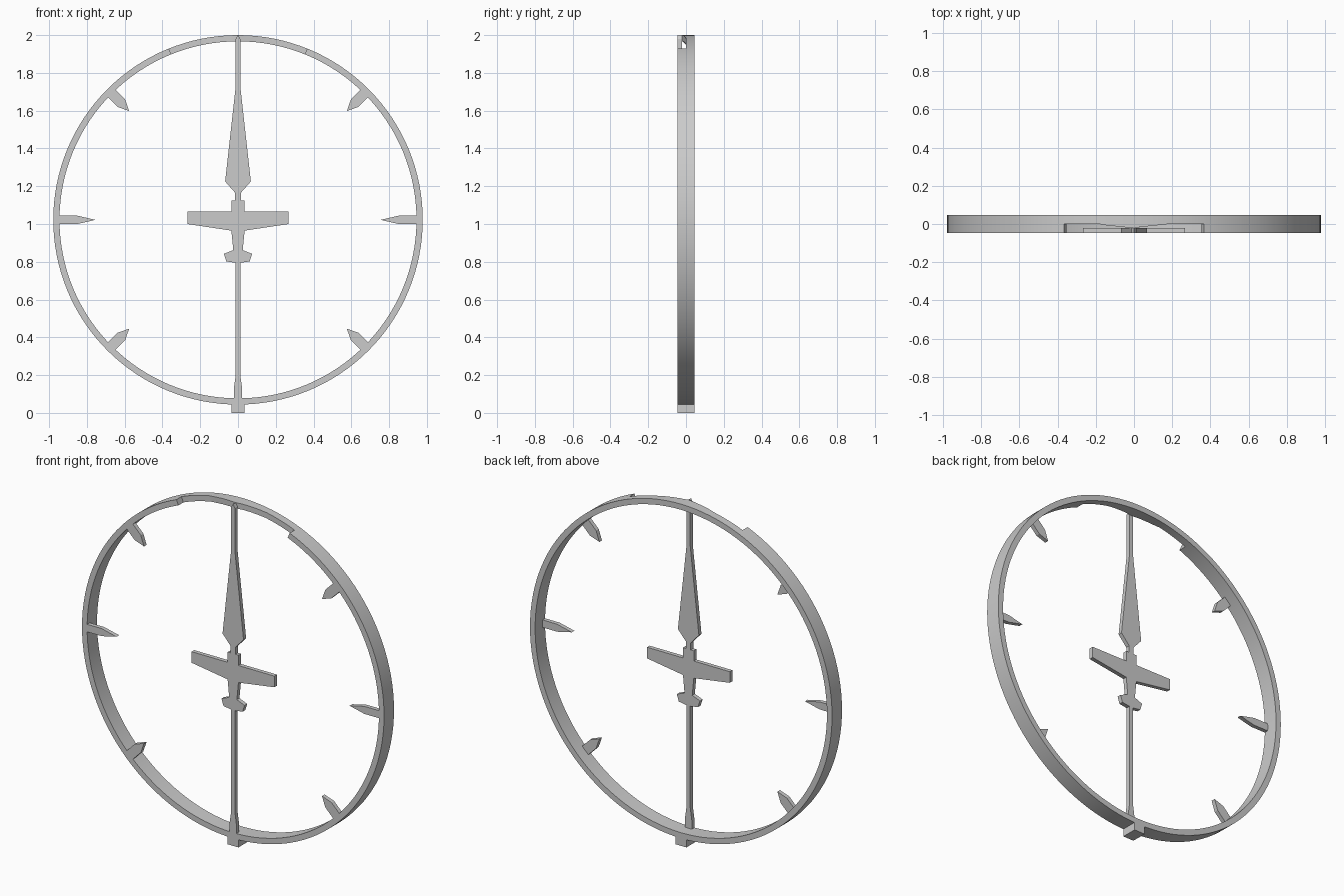
import bpy, bmesh, math

if "Cube" in bpy.data.objects:
    bpy.data.objects.remove(bpy.data.objects["Cube"])

CZ, R_OUT, R_IN, D = 1.022, 0.978, 0.945, 0.046
BACK = -0.022   # rear face of the thin front plates

grey = bpy.data.materials.new("plain_grey")
grey.use_nodes = True
colour = (0.6, 0.6, 0.6, 1)
grey.diffuse_color = colour
grey.node_tree.nodes["Principled BSDF"].inputs["Base Color"].default_value = colour


def finish(name, bm):
    bmesh.ops.recalc_face_normals(bm, faces=bm.faces)
    mesh = bpy.data.meshes.new(name)
    bm.to_mesh(mesh)
    bm.free()
    mesh.materials.append(grey)
    obj = bpy.data.objects.new(name, mesh)
    bpy.context.collection.objects.link(obj)
    return obj


def plate(name, outline, y0=-D, y1=BACK):
    """Extrude an (x, z) outline from y0 to y1."""
    bm = bmesh.new()
    face = bm.faces.new([bm.verts.new((x, y0, z)) for x, z in outline])
    moved = bmesh.ops.extrude_face_region(bm, geom=[face])["geom"]
    bmesh.ops.translate(bm, vec=(0, y1 - y0, 0),
                        verts=[v for v in moved if isinstance(v, bmesh.types.BMVert)])
    return finish(name, bm)


def mirrored(half):
    return half + [(-x, z) for x, z in reversed(half) if x > 0]


# Outer ring: rectangular section spun about its centre
bm = bmesh.new()
section = [bm.verts.new((r, y, CZ)) for r, y in
           ((R_IN, -D), (R_OUT, -D), (R_OUT, D), (R_IN, D))]
edges = [bm.edges.new((section[i], section[(i + 1) % 4])) for i in range(4)]
bmesh.ops.spin(bm, geom=section + edges, cent=(0, 0, CZ), axis=(0, 1, 0),
               angle=math.tau, steps=128, use_merge=True)
bmesh.ops.remove_doubles(bm, verts=bm.verts, dist=0.0001)
ring = finish("ring", bm)

# Recess across the top front, with a shallow peak behind the needle
bm = bmesh.new()
w = math.tan(math.radians(22))
recess = [(-w, -0.1), (w, -0.1), (w, 0), (0.19, 0), (0, BACK), (-0.19, 0), (-w, 0)]
low, high = [[bm.verts.new((x * h, y, CZ + h)) for x, y in recess] for h in (0.6, 1.1)]
bm.faces.new(low)
bm.faces.new(high)
for i in range(len(low)):
    j = (i + 1) % len(low)
    bm.faces.new((low[i], low[j], high[j], high[i]))
cutter = finish("recess_cutter", bm)
cutter.hide_render = True
cut = ring.modifiers.new("recess", "BOOLEAN")
cut.object, cut.operation, cut.solver = cutter, "DIFFERENCE", "EXACT"
bpy.context.view_layer.objects.active = ring
ring.select_set(True)
bpy.ops.object.modifier_apply(modifier=cut.name)
bpy.data.objects.remove(cutter)
bpy.ops.object.shade_smooth_by_angle(angle=math.radians(30))

# Pointed markers around the inside of the ring
markers = [("side", 0, 0.022, 0.85, 0.755), ("side", 180, 0.022, 0.85, 0.755)]
markers += [("diagonal", a, 0.028, 0.873, 0.815) for a in (45, 135, 225, 315)]
for kind, angle, half, shoulder, tip in markers:
    c, s = math.cos(math.radians(angle)), math.sin(math.radians(angle))
    shape = [(0.95, -half), (0.95, half), (shoulder, half), (tip, 0), (shoulder, -half)]
    plate(f"{kind}_marker_{angle}",
          [(r * c - t * s, CZ + r * s + t * c) for r, t in shape])

# Long needle above the centre
plate("needle", mirrored([(0, 2.0), (0.012, 1.98), (0.012, 1.73), (0.068, 1.225),
                          (0.015, 1.165), (0.015, 1.125)]))

# Aircraft silhouette: nose, wings, fuselage and tail
plate("aircraft", mirrored([(0.035, 1.125), (0.035, 1.065), (0.268, 1.065), (0.268, 1.0),
                            (0.035, 0.965), (0.025, 0.862), (0.075, 0.842),
                            (0.062, 0.802), (0.015, 0.795)]))

# Lower rod with a flared foot
plate("lower_rod", mirrored([(0.012, 0.796), (0.012, 0.2), (0.022, 0.13), (0.022, 0.075)]))

# Mounting block under the ring
plate("base_block", mirrored([(0.035, 0.076), (0.035, 0)]), -D, D)
